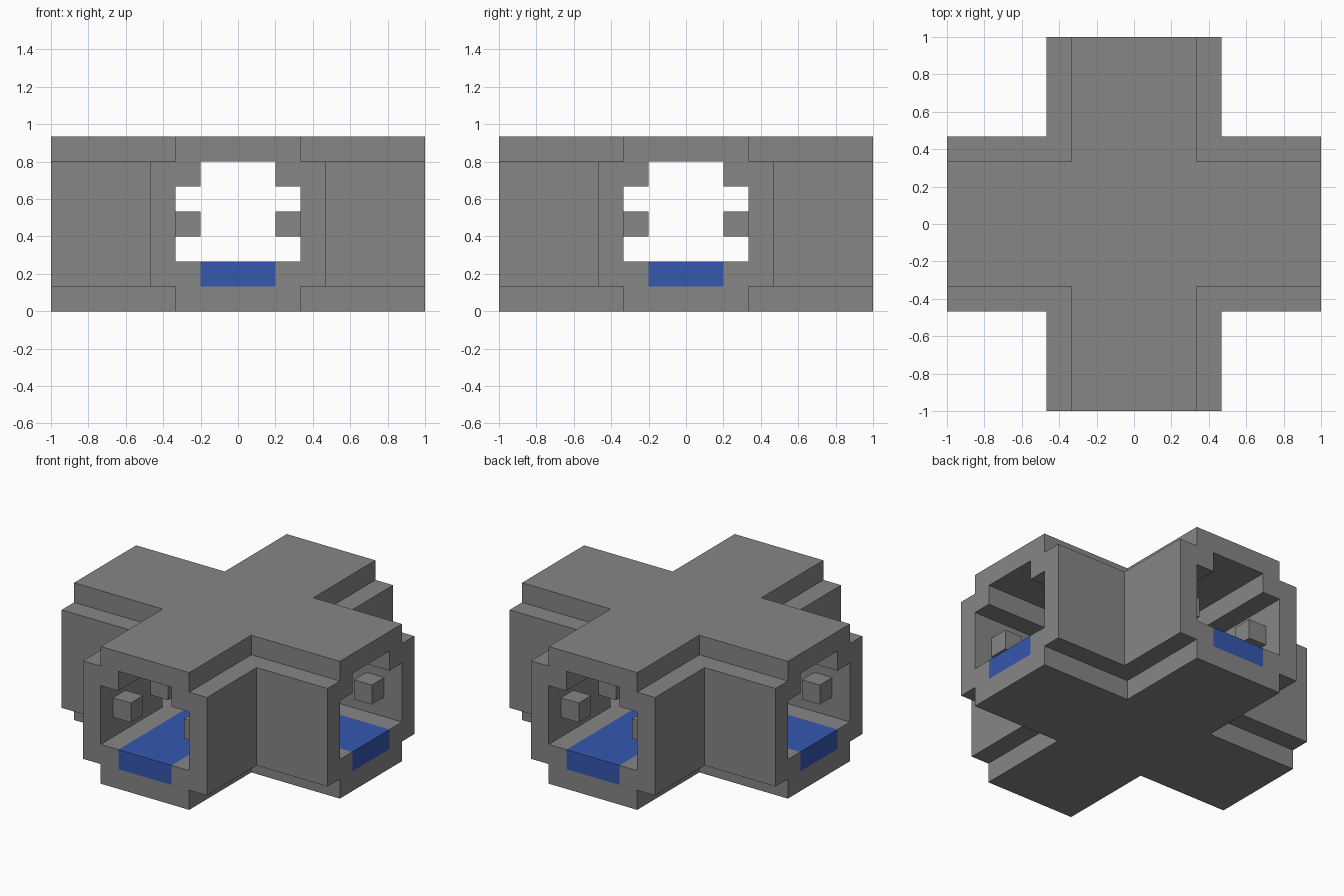
import bpy
import bmesh

U = 1 / 15  # one block unit
if "Cube" in bpy.data.objects:
    bpy.data.objects.remove(bpy.data.objects["Cube"], do_unlink=True)


def material(name, color):
    mat = bpy.data.materials.new(name)
    mat.use_nodes = True
    mat.diffuse_color = (*color, 1)
    mat.node_tree.nodes["Principled BSDF"].inputs["Base Color"].default_value = (*color, 1)
    return mat


gray = material("stone gray", (0.24, 0.24, 0.24))
blue = material("water blue", (0.035, 0.095, 0.43))


def prism(name, outlines, z0, z1, mat):
    """Extrude flat outlines between two heights."""
    bm = bmesh.new()
    for outline in outlines:
        base = bm.faces.new([bm.verts.new((x * U, y * U, z0 * U)) for x, y in outline])
        result = bmesh.ops.extrude_face_region(bm, geom=[base], use_keep_orig=True)
        top = [v for v in result["geom"] if isinstance(v, bmesh.types.BMVert)]
        bmesh.ops.translate(bm, verts=top, vec=(0, 0, (z1 - z0) * U))
    bmesh.ops.recalc_face_normals(bm, faces=bm.faces)
    mesh = bpy.data.meshes.new(name)
    bm.to_mesh(mesh)
    bm.free()
    mesh.materials.append(mat)
    obj = bpy.data.objects.new(name, mesh)
    bpy.context.collection.objects.link(obj)
    return obj


def four(outline):
    """Mirror an outline into all four quadrants."""
    return [[(x * sx, y * sy) for x, y in outline] for sx in (1, -1) for sy in (1, -1)]


def cross(w, end=15):
    return [(w, w), (end, w), (end, -w), (w, -w), (w, -end), (-w, -end),
            (-w, -w), (-end, -w), (-end, w), (-w, w), (-w, end), (w, end)]


def corner(inner, outer=7, end=15):
    return [(inner, inner), (end, inner), (end, outer),
            (outer, outer), (outer, end), (inner, end)]


def square(x, y, size=2):
    return [(x, y), (x + size, y), (x + size, y + size), (x, y + size)]


# Base and roof slabs
prism("base_slab", [cross(5)], 0, 2, gray)
prism("roof_slab", [cross(5)], 12, 14, gray)

# Floor edges with the blue channel between them
prism("floor_edges", four(corner(3)), 2, 4, gray)
prism("floor_channel", [cross(3)], 2, 4, blue)

# Corridor walls and the ledges under the roof
prism("corridor_walls", four(corner(5)), 4, 10, gray)
prism("ceiling_ledges", four(corner(3)), 10, 12, gray)

# Blocks on the walls, near the openings and at the inner corners
blocks = []
for along in (5, 11):
    blocks += four(square(3, along)) + four(square(along, 3))
prism("wall_blocks", blocks, 6, 8, gray)
